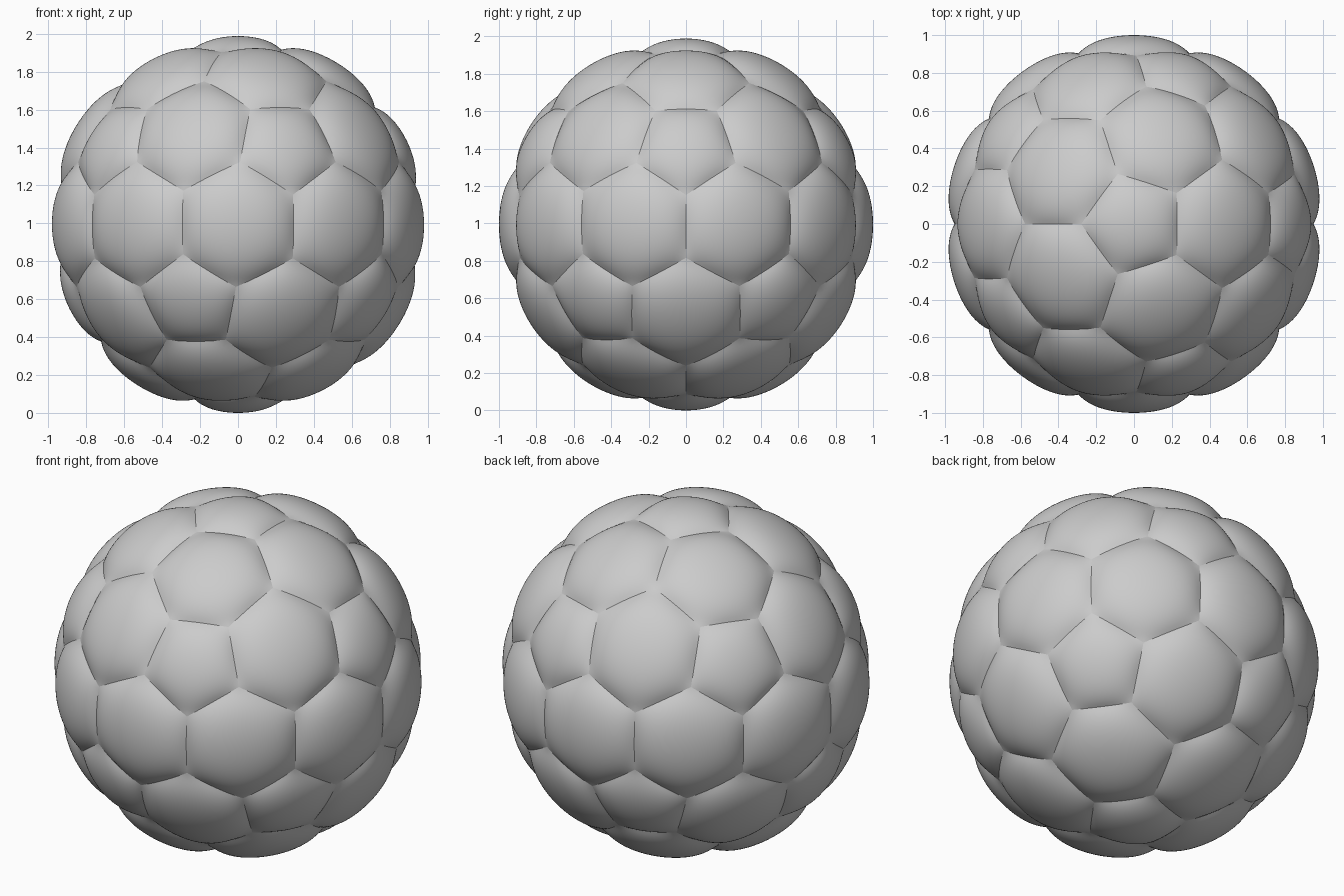
import bpy, bmesh
from math import radians, sin, cos, atan, atan2, asin, exp
from itertools import combinations
from mathutils import Vector

if "Cube" in bpy.data.objects:
    bpy.data.objects.remove(bpy.data.objects["Cube"])

SEAM, FALLOFF, CUTS = 0.95, 0.075, 13     # groove radius, pillow softness, density
CENTRE = Vector((0, 0, 0.994))


def polar(az, lat):
    return Vector((cos(az) * cos(lat), sin(az) * cos(lat), sin(lat)))


# Pentagon centres: icosahedron corners with one on the vertical axis
lat = atan(0.5)
pents = [Vector((0, 0, 1)), Vector((0, 0, -1))]
for i in range(5):
    pents.append(polar(radians(72 * i), lat))
    pents.append(polar(radians(72 * i + 36), -lat))


def near(a, b):
    return a.dot(b) > 0.4


# Hexagon centres: icosahedron edge midpoints
hexes = [(a + b).normalized() for a, b in combinations(pents, 2) if near(a, b)]

# Panel corners: icosahedron face centres plus pentagon corners pointing at them
corners = []
for tri in combinations(pents, 3):
    if all(near(a, b) for a, b in combinations(tri, 2)):
        f = sum(tri, Vector()).normalized()
        corners.append(f)
        corners += [v.slerp(f, 17.05 / 37.38) for v in tri]


def add_panel(bm_all, c, sides, peak):
    # Corners around the panel centre, counter-clockwise from outside
    u = c.orthogonal().normalized()
    w = c.cross(u)
    ring = sorted(corners, key=lambda p: -p.dot(c))[:sides]
    ring.sort(key=lambda p: atan2(p.dot(w), p.dot(u)))
    planes = [ring[i].cross(ring[(i + 1) % sides]).normalized() for i in range(sides)]

    def puff(p):
        f = 1.0
        for n in planes:
            f *= 1 - exp(-asin(max(0.0, min(1.0, p.dot(n)))) / FALLOFF)
        return f

    # Fan of triangles, subdivided and inflated into a pillow
    bm = bmesh.new()
    mid = bm.verts.new(c)
    rim = [bm.verts.new(p) for p in ring]
    for i in range(sides):
        bm.faces.new((mid, rim[i], rim[(i + 1) % sides]))
    bmesh.ops.subdivide_edges(bm, edges=bm.edges[:], cuts=CUTS, use_grid_fill=True)
    top = puff(c)
    for v in bm.verts:
        d = v.co.normalized()
        v.co = d * (SEAM + (peak - SEAM) * puff(d) / top)
    tmp = bpy.data.meshes.new("tmp")
    bm.to_mesh(tmp)
    bm.free()
    bm_all.from_mesh(tmp)
    bpy.data.meshes.remove(tmp)


def build(name, centres, sides, peak):
    bm = bmesh.new()
    for c in centres:
        add_panel(bm, c, sides, peak)
    for f in bm.faces:
        f.smooth = True
    me = bpy.data.meshes.new(name)
    bm.to_mesh(me)
    bm.free()
    ob = bpy.data.objects.new(name, me)
    ob.location = CENTRE
    bpy.context.collection.objects.link(ob)


build("pentagon_panels", pents, 5, 0.994)
build("hexagon_panels", hexes, 6, 1.0)
